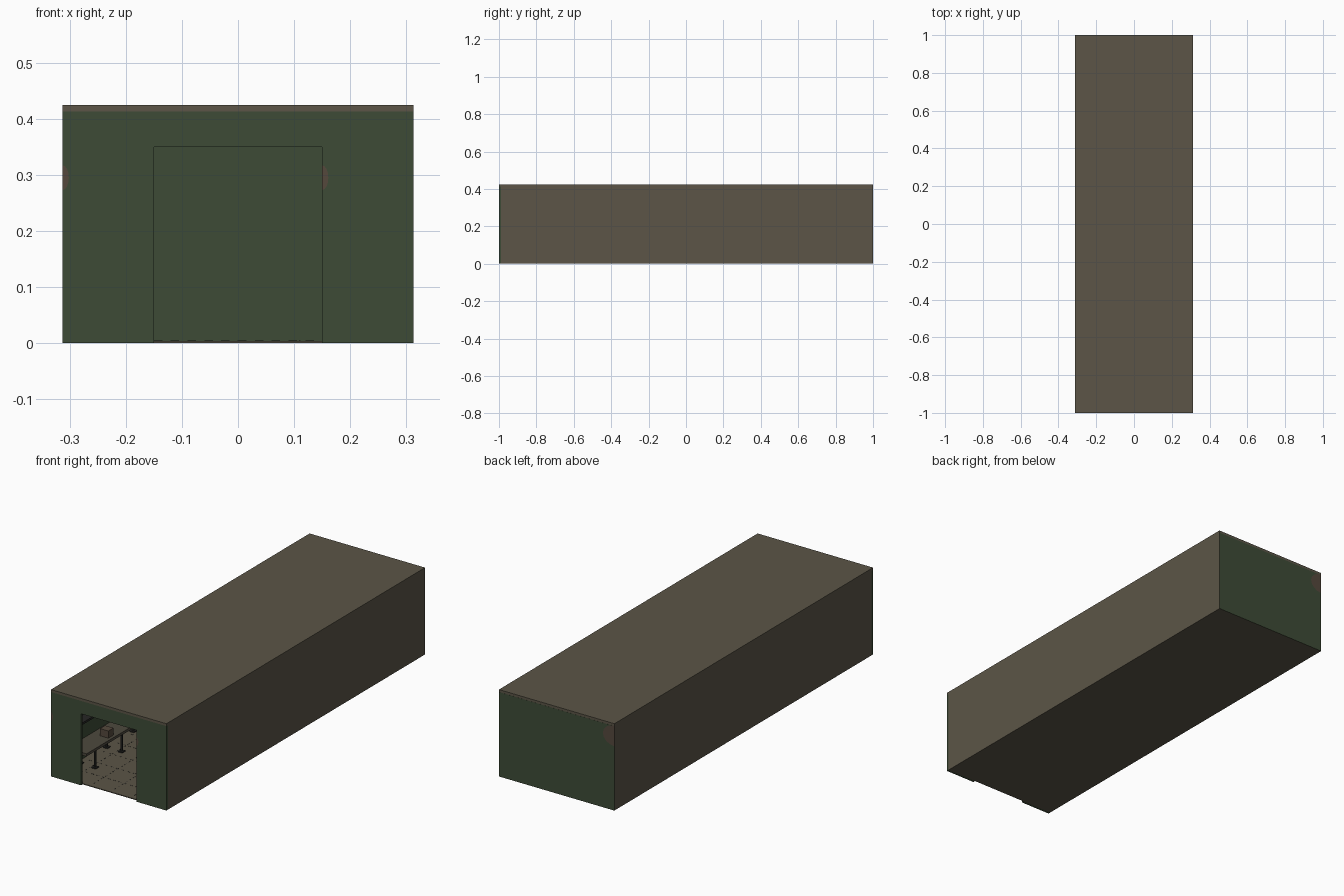
import bpy, bmesh, math

if "Cube" in bpy.data.objects:
    bpy.data.objects.remove(bpy.data.objects["Cube"])

def mat(name, c):
    m = bpy.data.materials.new(name)
    m.diffuse_color = (*c, 1)
    m.use_nodes = True
    m.node_tree.nodes["Principled BSDF"].inputs["Base Color"].default_value = m.diffuse_color
    return m

TAUPE = mat("taupe plaster", (0.106, 0.091, 0.063))
GREEN = mat("dark green paint", (0.047, 0.070, 0.037))
BROWN = mat("patch brown", (0.090, 0.066, 0.046))
DARK = mat("dark metal", (0.020, 0.020, 0.018))
WOOD = mat("grey wood", (0.075, 0.066, 0.048))

def finish(bm, name, m):
    me = bpy.data.meshes.new(name)
    bm.to_mesh(me)
    bm.free()
    me.materials.append(m)
    ob = bpy.data.objects.new(name, me)
    bpy.context.collection.objects.link(ob)
    return ob

def add_box(bm, x0, x1, y0, y1, z0, z1):
    vs = bmesh.ops.create_cube(bm, size=1)["verts"]
    bmesh.ops.scale(bm, vec=(x1 - x0, y1 - y0, z1 - z0), verts=vs)
    bmesh.ops.translate(bm, vec=((x0 + x1) / 2, (y0 + y1) / 2, (z0 + z1) / 2), verts=vs)

def boxes(name, m, *specs):
    bm = bmesh.new()
    for s in specs:
        add_box(bm, *s)
    return finish(bm, name, m)

W, L, H, T, ROOF = 0.3125, 1.0, 0.425, 0.012, 0.413

# shell: floor, roof and side walls
boxes("floor", TAUPE, (-W, W, -L + T, L, 0, 0.004))
boxes("roof", TAUPE, (-W, W, -L, L, ROOF, H))
for s, side in ((-1, "left"), (1, "right")):
    a, b = sorted((s * W, s * (W - T)))
    boxes(side + "_wall", TAUPE, (a, b, -L + T, L, 0.004, ROOF))
    # green paint on the inside of the side wall
    a, b = sorted((s * (W - T), s * (W - T - 0.002)))
    boxes(side + "_inner_paint", GREEN, (a, b, -L + T, L - T, 0.004, ROOF))

# end walls, the front one with a doorway 0.30 wide and 0.35 high
boxes("back_wall", GREEN, (-W + T, W - T, L - T, L, 0.004, ROOF))
boxes("back_paint", GREEN, (-W, W, L - 0.001, L + 0.0005, 0, ROOF))
bm = bmesh.new()
outline = [(-W, 0), (-0.15, 0), (-0.15, 0.35), (0.15, 0.35), (0.15, 0), (W, 0), (W, ROOF), (-W, ROOF)]
face = bm.faces.new([bm.verts.new((x, -L, z)) for x, z in outline])
ext = bmesh.ops.extrude_face_region(bm, geom=[face])["geom"]
bmesh.ops.translate(bm, vec=(0, T, 0), verts=[v for v in ext if isinstance(v, bmesh.types.BMVert)])
bmesh.ops.recalc_face_normals(bm, faces=bm.faces)
finish(bm, "front_wall", GREEN)

# worn brown patches, half discs cut by the wall edge
def patch(name, x, z, r, rz, y, out):
    bm = bmesh.new()
    pts = [(x + r * math.sin(math.pi * i / 8), z + rz * math.cos(math.pi * i / 8)) for i in range(9)]
    f = bm.faces.new([bm.verts.new((px, y, pz)) for px, pz in pts])
    f.normal_update()
    if f.normal.y * out < 0:
        f.normal_flip()
    finish(bm, name, BROWN)

patch("front_patch_left", -W, 0.295, 0.011, 0.022, -L - 0.0007, -1)
patch("front_patch_door", 0.15, 0.295, 0.011, 0.022, -L - 0.0007, -1)
patch("back_patch", -W, 0.365, 0.062, 0.05, L + 0.001, 1)

# floor seams, short dashes on a grid
bm = bmesh.new()
for i in range(-2, 3):
    for j in range(-32, 32):
        add_box(bm, i * 0.11 - 0.001, i * 0.11 + 0.001, j * 0.03, j * 0.03 + 0.015, 0.004, 0.0046)
for j in range(-8, 9):
    for i in range(-9, 9):
        add_box(bm, i * 0.03, i * 0.03 + 0.015, j * 0.11 - 0.001, j * 0.11 + 0.001, 0.004, 0.0046)
finish(bm, "floor_seams", DARK)

# benches along both walls, with legs, feet, boxes and a shelf above
for s, side in ((-1, "left"), (1, "right")):
    def span(a, b):
        return sorted((s * a, s * b))
    boxes(side + "_bench_top", WOOD, (*span(0.19, 0.296), -0.9, 0.9, 0.092, 0.105))
    boxes(side + "_shelf", DARK, (*span(0.25, 0.296), -0.9, 0.9, 0.21, 0.22))
    legs, feet, crates = [], [], []
    for k in range(9):
        y = -0.82 + k * 0.205
        for x in (0.2, 0.28):
            legs.append((*span(x - 0.004, x + 0.004), y - 0.004, y + 0.004, 0.004, 0.092))
            feet.append((*span(x - 0.012, x + 0.012), y - 0.012, y + 0.012, 0.004, 0.009))
        crates.append((*span(0.205, 0.25), y + 0.11, y + 0.15, 0.105, 0.14))
    boxes(side + "_bench_legs", DARK, *legs)
    boxes(side + "_bench_feet", DARK, *feet)
    boxes(side + "_bench_crates", BROWN, *crates[:-1])
